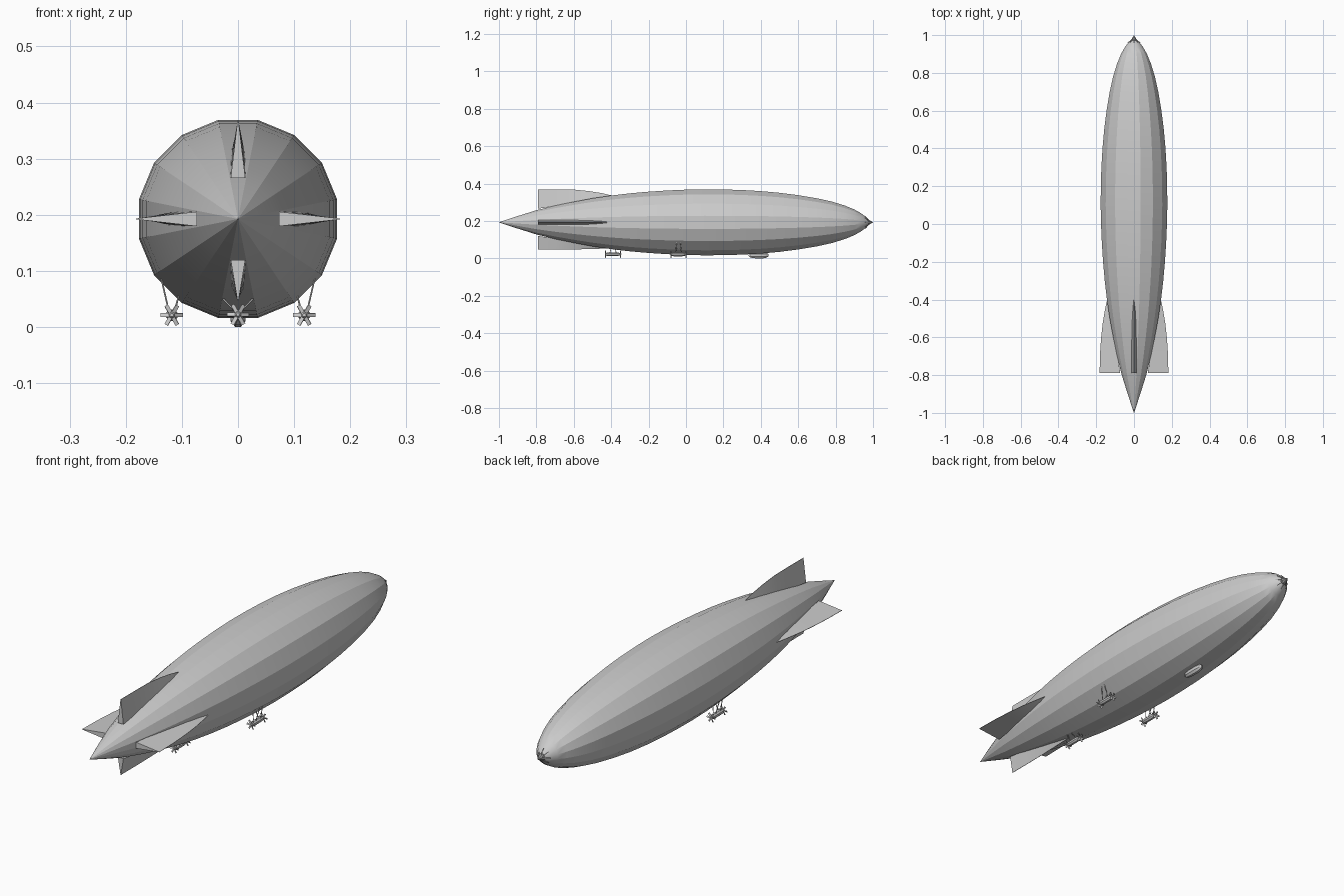
import bpy, bmesh, math
from mathutils import Vector, Matrix

if "Cube" in bpy.data.objects:
    bpy.data.objects.remove(bpy.data.objects["Cube"])

ZC = 0.1925  # height of the hull axis


def material(name, v):
    m = bpy.data.materials.new(name)
    m.diffuse_color = (v, v, v, 1)
    m.use_nodes = True
    m.node_tree.nodes["Principled BSDF"].inputs["Base Color"].default_value = m.diffuse_color
    return m


SILVER = material("silver grey", 0.6)
DARK = material("dark grey", 0.3)


def finish(name, bm, mat, smooth=None):
    bmesh.ops.remove_doubles(bm, verts=bm.verts, dist=1e-5)
    bmesh.ops.recalc_face_normals(bm, faces=bm.faces)
    me = bpy.data.meshes.new(name)
    bm.to_mesh(me)
    bm.free()
    me.materials.append(mat)
    ob = bpy.data.objects.new(name, me)
    bpy.context.collection.objects.link(ob)
    if smooth:
        bpy.ops.object.select_all(action='DESELECT')
        ob.select_set(True)
        bpy.context.view_layer.objects.active = ob
        bpy.ops.object.shade_smooth_by_angle(angle=math.radians(smooth))
    return ob


def lathe(bm, profile, sides, centre=(0, 0, 0), squash=1.0):
    """Skin rings of (y, radius) around an axis along y."""
    rings = []
    for y, r in profile:
        ring = []
        for i in range(sides):
            a = 2 * math.pi * (i + 0.5) / sides
            ring.append(bm.verts.new(Vector(centre) + Vector(
                (r * math.cos(a), y, r * math.sin(a) * squash))))
        rings.append(ring)
    for a, b in zip(rings, rings[1:]):
        for i in range(sides):
            j = (i + 1) % sides
            bm.faces.new((a[i], a[j], b[j], b[i]))
    for ring in (rings[0], rings[-1]):
        bm.faces.new(ring)


def strut(bm, p, q, r=0.0017):
    p, q = Vector(p), Vector(q)
    d = q - p
    mat = Matrix.Translation((p + q) / 2) @ d.to_track_quat('Z', 'Y').to_matrix().to_4x4()
    bmesh.ops.create_cone(bm, cap_ends=True, segments=6, radius1=r, radius2=r,
                          depth=d.length, matrix=mat)


# Hull: sixteen flat gores, smooth along the length
bm = bmesh.new()
hull = [(-1, 0.0005), (-0.9, 0.034), (-0.8, 0.066), (-0.7, 0.091), (-0.6, 0.112),
        (-0.5, 0.131), (-0.4, 0.146), (-0.3, 0.158), (-0.2, 0.167), (-0.1, 0.1735),
        (0, 0.178), (0.1, 0.18), (0.2, 0.179), (0.3, 0.176), (0.4, 0.17), (0.5, 0.161),
        (0.6, 0.148), (0.7, 0.131), (0.78, 0.113), (0.85, 0.091), (0.9, 0.070),
        (0.935, 0.050), (0.96, 0.031), (0.972, 0.017), (0.977, 0.004)]
lathe(bm, hull, 16, (0, 0, ZC))
finish("hull", bm, SILVER, 18)

# Mooring cone with small ribs on the nose
bm = bmesh.new()
lathe(bm, [(0.962, 0.019), (0.973, 0.017), (1.0, 0.0005)], 8, (0, 0, ZC))
for i in range(8):
    a = math.pi * i / 4
    c, s = math.cos(a), math.sin(a)
    strut(bm, (0.033 * c, 0.958, ZC + 0.033 * s), (0.004 * c, 0.985, ZC + 0.004 * s))
finish("mooring_cone", bm, DARK)


# Tail fins: wedges, thick at the root and sharp at the outer edge
def fin(name, angle, outer):
    root = [(-0.79, 0.073), (-0.69, 0.088), (-0.6, 0.103), (-0.52, 0.118),
            (-0.45, 0.128), (-0.395, 0.139)]
    thick = [0.013, 0.013, 0.013, 0.012, 0.008, 0.0005]
    bm = bmesh.new()
    rows = []
    for (y, r), t, o in zip(root, thick, outer):
        rows.append([bm.verts.new(p) for p in
                     ((-t, y, r), (-0.0007, y, o), (0.0007, y, o), (t, y, r))])
    for a, b in zip(rows, rows[1:]):
        for i in range(4):
            j = (i + 1) % 4
            bm.faces.new((a[i], a[j], b[j], b[i]))
    bm.faces.new(rows[0])
    bm.faces.new(rows[-1])
    bmesh.ops.transform(bm, verts=bm.verts, matrix=Matrix.Translation((0, 0, ZC))
                        @ Matrix.Rotation(angle, 4, 'Y'))
    finish(name, bm, SILVER, 20)


upright = [0.176, 0.176, 0.175, 0.167, 0.156, 0.143]
flat = [0.182, 0.180, 0.174, 0.165, 0.153, 0.141]
fin("upper_fin", 0, upright)
fin("right_fin", math.pi / 2, flat)
fin("lower_fin", math.pi, [r - 0.031 * 0.97 if i > 9 else r - 0.03 * (i == 9)
                           for i, r in enumerate([0.146, 0.146, 0.145, 0.143, 0.141, 0.14])])
fin("left_fin", -math.pi / 2, flat)


# Engine cars with a six-bladed propeller at each end
def engine_car(name, x, y, z, anchors):
    bm = bmesh.new()
    lathe(bm, [(-0.044, 0.003), (-0.038, 0.008), (-0.025, 0.011), (0.02, 0.011),
               (0.034, 0.008), (0.044, 0.003)], 8, (x, y, z))
    finish(name + "_body", bm, SILVER, 30)
    bm = bmesh.new()
    for end in (-0.04, 0.04):
        for i in range(6):
            m = (Matrix.Translation((x, y + end, z))
                 @ Matrix.Rotation(math.pi * (i + 0.5) / 3, 4, 'Y')
                 @ Matrix.Translation((0, 0, 0.0125)) @ Matrix.Rotation(0.4, 4, 'Z')
                 @ Matrix.Diagonal((0.007, 0.002, 0.015, 1)))
            bmesh.ops.create_cube(bm, size=1, matrix=m)
    finish(name + "_propellers", bm, SILVER)
    bm = bmesh.new()
    for ax, az in anchors:
        for dy in (-0.017, 0.017):
            strut(bm, (x + (ax > x) * 0.01 - 0.005, y + dy, z + 0.006), (ax, y + dy * 0.5, az))
    finish(name + "_struts", bm, SILVER)


engine_car("right_engine_car", 0.118, -0.04, 0.021, [(0.104, 0.062), (0.138, 0.092)])
engine_car("left_engine_car", -0.118, -0.04, 0.021, [(-0.104, 0.062), (-0.138, 0.092)])
engine_car("rear_engine_car", 0, -0.39, 0.022, [(-0.042, 0.066), (0.042, 0.066)])

# Control car under the forward hull
bm = bmesh.new()
lathe(bm, [(-0.055, 0.004), (-0.045, 0.011), (-0.02, 0.014), (0.025, 0.014),
           (0.042, 0.011), (0.052, 0.004)], 8, (0, 0.39, 0.0165), 1.25)
finish("control_car", bm, SILVER, 30)
